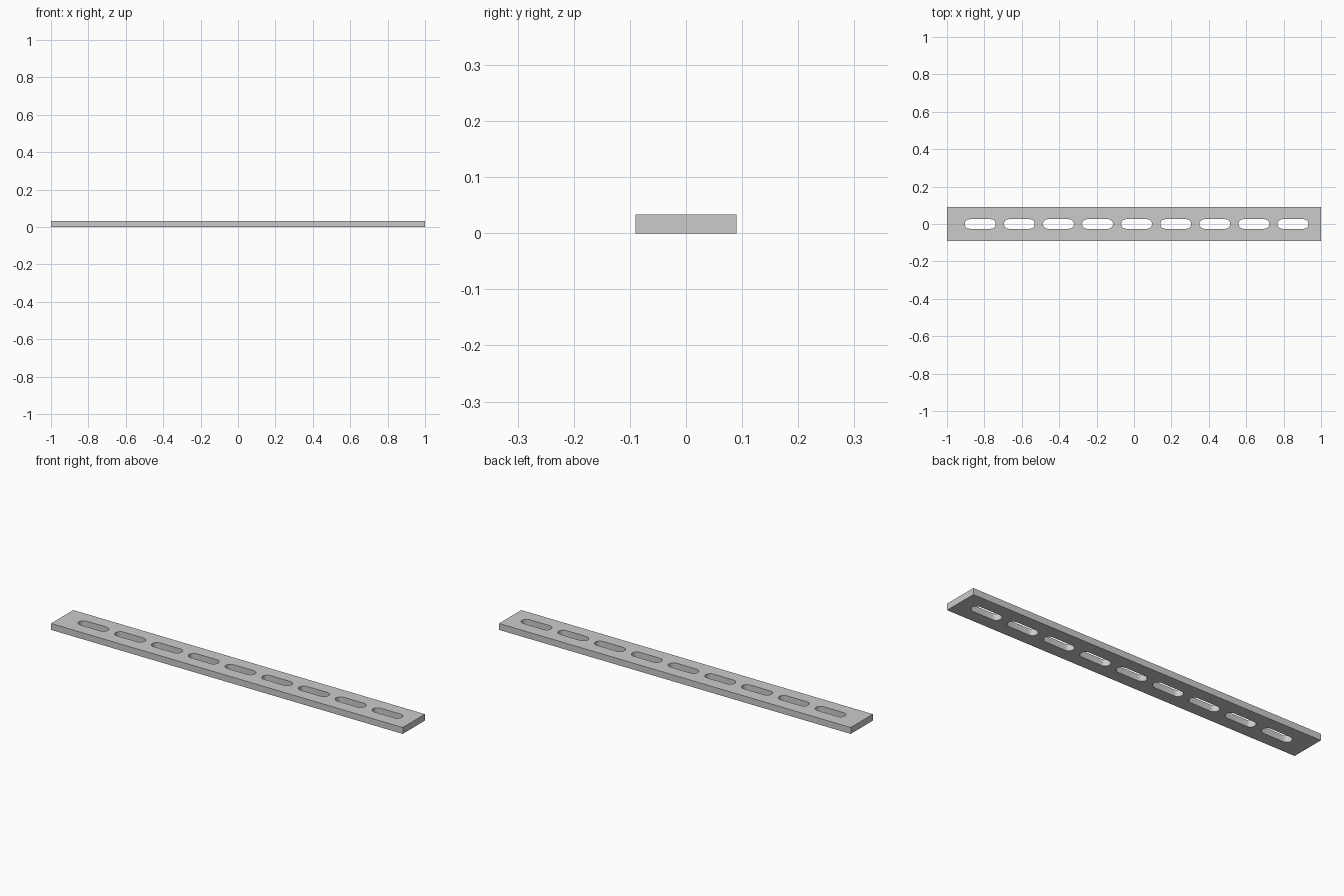
import bpy
from math import sin, cos, pi, radians

if "Cube" in bpy.data.objects:
    bpy.data.objects.remove(bpy.data.objects["Cube"])

LENGTH, WIDTH, THICK = 2.0, 0.18, 0.033
SLOTS, PITCH, FIRST_X = 9, 0.209, -0.822
SLOT_LEN, SLOT_R, ARC = 0.165, 0.0255, 12

curve = bpy.data.curves.new("slotted_bar", 'CURVE')
curve.dimensions = '2D'
curve.fill_mode = 'BOTH'
curve.extrude = THICK / 2


def add_outline(points):
    """Add a closed polygon to the bar's profile; inner ones become holes."""
    spline = curve.splines.new('POLY')
    spline.points.add(len(points) - 1)
    for p, (x, y) in zip(spline.points, points):
        p.co = (x, y, 0, 1)
    spline.use_cyclic_u = True


def slot_outline(cx):
    half = SLOT_LEN / 2 - SLOT_R
    pts = []
    for side, start in ((1, -pi / 2), (-1, pi / 2)):
        for i in range(ARC + 1):
            a = start + pi * i / ARC
            pts.append((cx + side * half + SLOT_R * cos(a), SLOT_R * sin(a)))
    return pts


# Rectangular bar outline
x, y = LENGTH / 2, WIDTH / 2
add_outline([(-x, -y), (x, -y), (x, y), (-x, y)])

# Row of through slots
for i in range(SLOTS):
    add_outline(slot_outline(FIRST_X + i * PITCH))

# Turn the extruded profile into a clean mesh
bar = bpy.data.objects.new("slotted_bar", curve)
bpy.context.collection.objects.link(bar)
bar.location.z = THICK / 2
bpy.context.view_layer.objects.active = bar
bar.select_set(True)
bpy.ops.object.convert(target='MESH')
bar = bpy.context.object
bpy.ops.object.mode_set(mode='EDIT')
bpy.ops.mesh.select_all(action='SELECT')
bpy.ops.mesh.remove_doubles(threshold=0.0001)
bpy.ops.mesh.normals_make_consistent(inside=False)
bpy.ops.mesh.dissolve_limited(angle_limit=radians(1))
bpy.ops.object.mode_set(mode='OBJECT')
bpy.ops.object.shade_smooth_by_angle(angle=radians(30))
